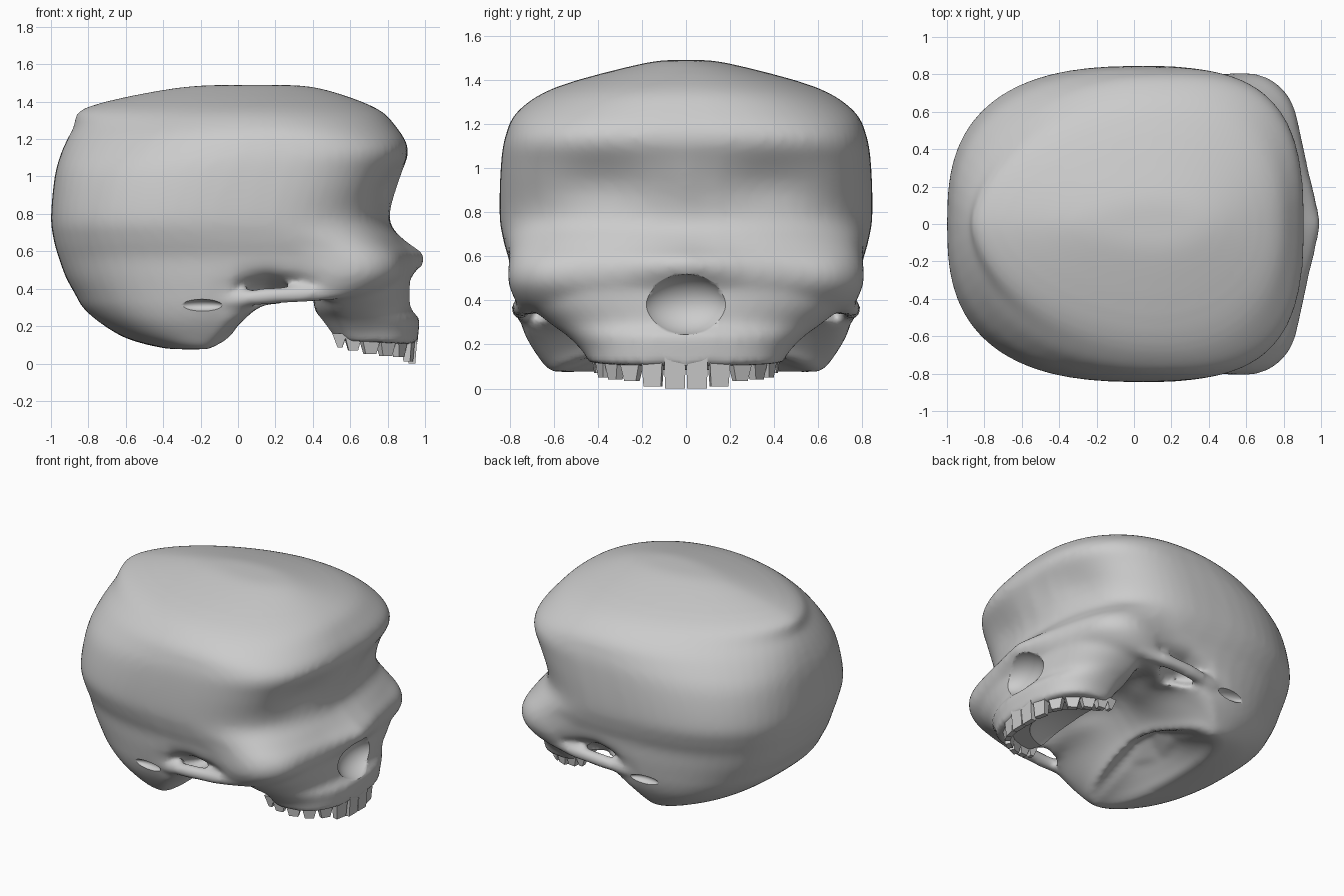
import bpy, bmesh
from math import cos, sin, pi, exp
from mathutils import Matrix, Vector

old = bpy.data.objects.get("Cube")
if old:
    bpy.data.objects.remove(old, do_unlink=True)

bone = bpy.data.materials.new("bone_grey")
bone.use_nodes = True
GREY = (0.6, 0.6, 0.6, 1)
bone.diffuse_color = GREY
bone.node_tree.nodes["Principled BSDF"].inputs["Base Color"].default_value = GREY


def make_object(name, bm):
    bmesh.ops.recalc_face_normals(bm, faces=bm.faces)
    mesh = bpy.data.meshes.new(name)
    bm.to_mesh(mesh)
    bm.free()
    obj = bpy.data.objects.new(name, mesh)
    bpy.context.collection.objects.link(obj)
    return obj


def select(*objs):
    bpy.ops.object.select_all(action='DESELECT')
    for o in objs:
        o.select_set(True)
    bpy.context.view_layer.objects.active = objs[0]


def refine(rows, steps=4):
    """Smoothly interpolate between the given rows."""
    out = []
    for i in range(len(rows) - 1):
        a, b, c, d = (rows[min(max(i + k, 0), len(rows) - 1)] for k in (-1, 0, 1, 2))
        for s in range(steps):
            t = s / steps
            out.append([q + t * (r - p) / 2 + t * t * (2 * p - 5 * q + 4 * r - d_) / 2
                        + t ** 3 * (3 * q - p - 3 * r + d_) / 2
                        for p, q, r, d_ in zip(a, b, c, d)])
    return out + [rows[-1]]


def power(v, n):
    return (1 if v >= 0 else -1) * abs(v) ** (2 / n)


def loft(name, rows, centre, shape=None, segs=64):
    """Skin stacked rings: front z, back z, front x, back x, half width,
    front squareness, back squareness."""
    bm = bmesh.new()
    rings = []
    for zf, zb, xf, xb, w, nf, nb in refine(rows):
        cx = xb + (xf - xb) * centre
        ring = []
        for k in range(segs):
            a = 2 * pi * k / segs
            n = nf if cos(a) > 0 else nb
            u, v = power(cos(a), n), power(sin(a), n)
            x = cx + u * ((xf - cx) if u > 0 else (cx - xb))
            p = Vector((x, v * w, zb + (zf - zb) * max(u, 0)))
            ring.append(bm.verts.new(shape(p) if shape else p))
        rings.append(ring)
    for r, s in zip(rings, rings[1:]):
        for k in range(segs):
            j = (k + 1) % segs
            bm.faces.new((r[k], r[j], s[j], s[k]))
    bm.faces.new(rings[0])
    bm.faces.new(rings[-1])
    return make_object(name, bm)


def bump(v, mid, spread):
    return exp(-((v - mid) / spread) ** 2)


def sculpt(p):
    """Nose bridge, cheekbones, eye hollows, temple hollows and base hollow."""
    x, y, z = p
    ay, side = abs(y), (1 if y >= 0 else -1)
    if x > 0.4:
        x += 0.07 * bump(ay, 0, 0.2) * bump(z, 0.57, 0.08)
        x -= 0.05 * bump(ay, 0.38, 0.22) * bump(z, 0.93, 0.12)
        cheek = bump(ay, 0.72, 0.17) * bump(z, 0.5, 0.15)
        x += 0.08 * cheek
        y += 0.05 * side * cheek * bump(x, 0.68, 0.2)
    elif z < 0.45:
        z += 0.13 * bump(x, 0.08, 0.3) * bump(ay, 0, 0.36)
    y *= 1 - 0.34 * bump(x, 0.2, 0.14) * bump(z, 0.37, 0.08)
    return Vector((x, y, z))


# Braincase with brow and cheeks, from crown down to hollow base
cranium = loft("skull", [
    (1.49, 1.49, 0.14, 0.06, 0.03, 2.0, 2.0),
    (1.475, 1.475, 0.42, -0.32, 0.19, 2.0, 1.8),
    (1.37, 1.37, 0.73, -0.81, 0.58, 2.2, 1.7),
    (1.26, 1.26, 0.85, -0.88, 0.76, 2.5, 1.9),
    (1.14, 1.14, 0.91, -0.94, 0.82, 2.9, 2.2),
    (1.0, 1.0, 0.87, -0.98, 0.84, 2.8, 2.5),
    (0.78, 0.78, 0.81, -1.0, 0.845, 2.6, 2.7),
    (0.66, 0.66, 0.87, -0.985, 0.825, 2.9, 2.7),
    (0.57, 0.57, 0.93, -0.96, 0.80, 3.1, 2.7),
    (0.46, 0.46, 0.92, -0.92, 0.79, 3.1, 2.7),
    (0.36, 0.37, 0.82, -0.87, 0.775, 3.1, 2.7),
    (0.36, 0.30, 0.62, -0.83, 0.755, 3.0, 2.6),
    (0.42, 0.22, 0.40, -0.74, 0.72, 2.8, 2.6),
    (0.36, 0.14, 0.22, -0.61, 0.67, 2.6, 2.6),
    (0.20, 0.09, 0.04, -0.46, 0.63, 2.6, 2.5),
    (0.13, 0.07, -0.01, -0.36, 0.57, 2.5, 2.4),
    (0.17, 0.11, -0.05, -0.31, 0.42, 2.3, 2.2),
    (0.21, 0.16, -0.10, -0.24, 0.22, 2.2, 2.0),
], 0.59, sculpt)

# Upper jaw block, flaring up into the cheeks
upper_jaw = loft("upper_jaw", [
    (0.50, 0.50, 0.92, 0.40, 0.74, 2.6, 2.6),
    (0.38, 0.38, 0.925, 0.40, 0.71, 2.3, 2.3),
    (0.29, 0.29, 0.93, 0.41, 0.61, 2.2, 2.2),
    (0.24, 0.24, 0.97, 0.44, 0.54, 2.2, 2.2),
    (0.17, 0.17, 0.965, 0.48, 0.47, 2.4, 2.4),
    (0.10, 0.12, 0.96, 0.51, 0.44, 2.6, 2.6),
], 0.3)


# Cheek arches
def arch(side):
    curve = bpy.data.curves.new("cheek_arch", 'CURVE')
    curve.dimensions = '3D'
    curve.bevel_depth = 0.045
    curve.use_fill_caps = True
    path = [(0.56, 0.71, 0.39), (0.35, 0.745, 0.37), (0.15, 0.75, 0.36),
            (-0.05, 0.725, 0.34), (-0.2, 0.66, 0.32)]
    spline = curve.splines.new('POLY')
    spline.points.add(len(path) - 1)
    for pt, (x, y, z) in zip(spline.points, path):
        pt.co = (x, side * y, z, 1)
    obj = bpy.data.objects.new("cheek_arch", curve)
    bpy.context.collection.objects.link(obj)
    select(obj)
    bpy.ops.object.convert(target='MESH')
    return bpy.context.view_layer.objects.active


arches = [arch(s) for s in (1, -1)]
select(cranium, upper_jaw, *arches)
bpy.ops.object.join()
skull = bpy.context.view_layer.objects.active

# Hollows: nose opening, palate and ear openings
bm = bmesh.new()
for centre, radii in [((1.0, 0, 0.38), (0.16, 0.21, 0.14)),
                      ((0.40, 0, 0.05), (0.42, 0.33, 0.23)),
                      ((-0.2, 0.77, 0.31), (0.12, 0.06, 0.035)),
                      ((-0.2, -0.77, 0.31), (0.12, 0.06, 0.035))]:
    bmesh.ops.create_icosphere(bm, subdivisions=4, radius=1,
                               matrix=Matrix.LocRotScale(Vector(centre), None, Vector(radii)))
cutter = make_object("hollow_cutter", bm)
cutter.hide_render = True

# Fuse the bones into one smooth surface, then carve the hollows
select(skull)
fuse = skull.modifiers.new("fuse", 'REMESH')
fuse.mode = 'VOXEL'
fuse.voxel_size = 0.02
soften = skull.modifiers.new("soften", 'SMOOTH')
soften.factor = 0.5
soften.iterations = 8
carve = skull.modifiers.new("carve", 'BOOLEAN')
carve.operation = 'DIFFERENCE'
carve.solver = 'EXACT'
carve.object = cutter
for m in ("fuse", "soften", "carve"):
    bpy.ops.object.modifier_apply(modifier=m)
bpy.data.objects.remove(cutter, do_unlink=True)

# Teeth: centre x, half y, turn, width, tip height, tip taper
bm = bmesh.new()
for x, y, turn, width, tip, taper in [
        (0.93, 0.05, 0.0, 0.098, 0.0, 0.92), (0.91, 0.15, 0.2, 0.1, 0.01, 0.8),
        (0.86, 0.245, 0.5, 0.12, 0.035, 0.5), (0.79, 0.32, 0.95, 0.12, 0.04, 0.5),
        (0.705, 0.37, 1.2, 0.12, 0.05, 0.5), (0.615, 0.395, 1.45, 0.1, 0.07, 0.5),
        (0.545, 0.395, 1.6, 0.08, 0.085, 0.3)]:
    for side in (1, -1):
        verts = bmesh.ops.create_cube(bm, size=1)["verts"]
        for v in verts:
            if v.co.z < 0:
                v.co.x *= 0.6
                v.co.y *= taper
        height = 0.16 - tip
        m = (Matrix.Translation((x, side * y, tip + height / 2))
             @ Matrix.Rotation(side * turn, 4, 'Z')
             @ Matrix.Diagonal((0.06, width, height, 1)))
        bmesh.ops.transform(bm, matrix=m, verts=verts)
teeth = make_object("upper_teeth", bm)

for obj, angle in ((skull, 0.9), (teeth, 0.6)):
    obj.data.materials.clear()
    obj.data.materials.append(bone)
    select(obj)
    bpy.ops.object.shade_smooth_by_angle(angle=angle)
skull.name = "skull"
